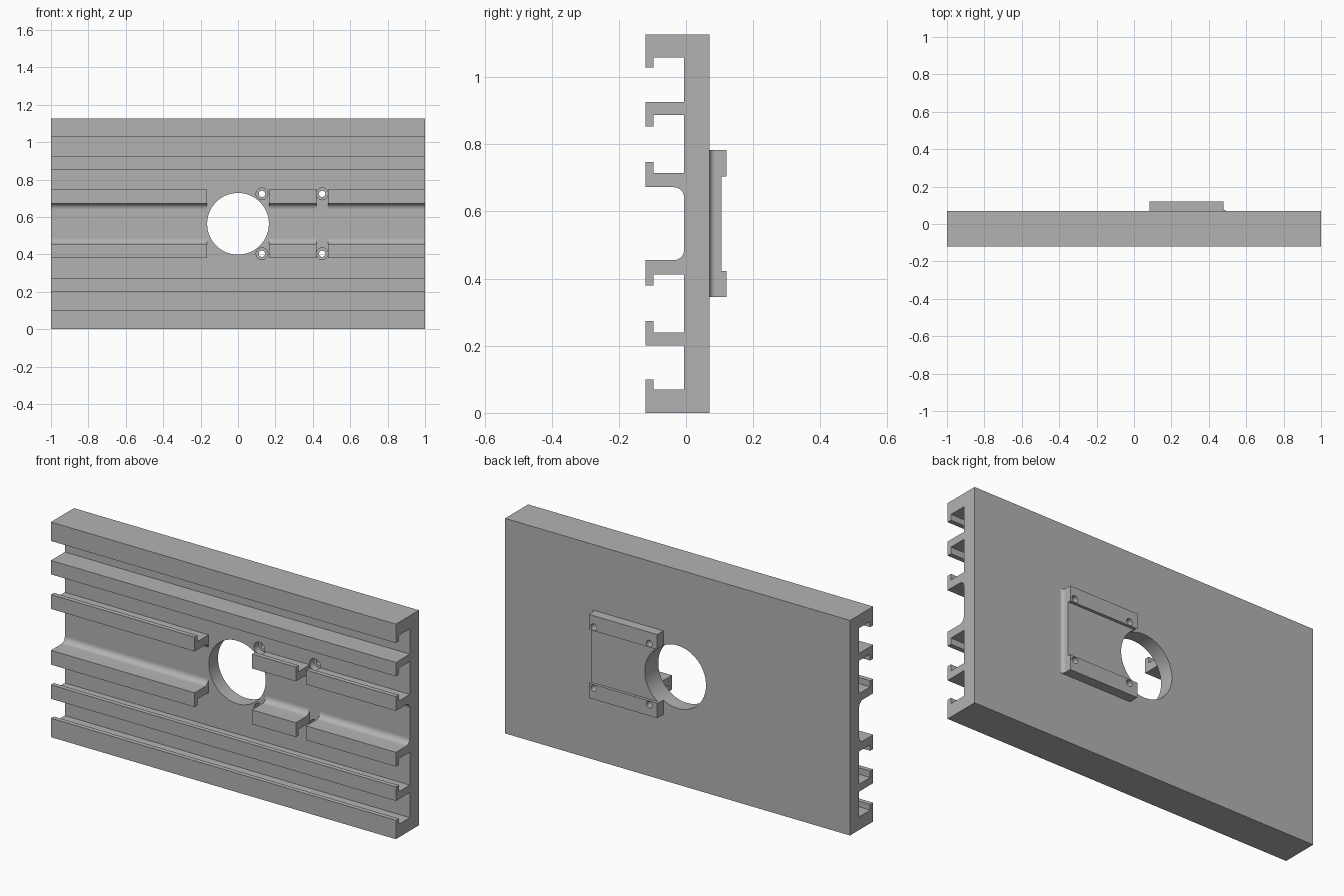
import bpy, math
from mathutils import Matrix, Vector
import bmesh

cube = bpy.data.objects.get("Cube")
if cube:
    bpy.data.objects.remove(cube, do_unlink=True)

# Material
GREY = (0.45, 0.45, 0.45, 1)
grey = bpy.data.materials.new("machined grey")
grey.use_nodes = True
grey.diffuse_color = GREY
grey.node_tree.nodes["Principled BSDF"].inputs["Base Color"].default_value = GREY

HEIGHT = 1.127
MID = HEIGHT / 2
FRONT, LIP, FLOOR, BACK = -0.121, -0.097, -0.006, 0.07
PAD_BACK, PAD_FLOOR = 0.121, 0.106
PAD_LOW, PAD_HIGH = 0.345, 0.783


def finish(name, bm):
    bmesh.ops.recalc_face_normals(bm, faces=bm.faces)
    mesh = bpy.data.meshes.new(name)
    bm.to_mesh(mesh)
    bm.free()
    mesh.materials.append(grey)
    obj = bpy.data.objects.new(name, mesh)
    bpy.context.collection.objects.link(obj)
    return obj


def extrude(name, points, offset):
    """Sweep a closed outline of 3D points along an offset."""
    bm = bmesh.new()
    face = bm.faces.new([bm.verts.new(p) for p in points])
    out = bmesh.ops.extrude_face_region(bm, geom=[face])
    moved = [v for v in out["geom"] if isinstance(v, bmesh.types.BMVert)]
    bmesh.ops.translate(bm, verts=moved, vec=offset)
    return finish(name, bm)


def along_x(name, outline, x0, x1):
    return extrude(name, [(x0, y, z) for y, z in outline], Vector((x1 - x0, 0, 0)))


def mirrored(outline):
    return [(y, HEIGHT - z) for y, z in reversed(outline)]


def arc(cx, cy, r, start, end, steps=8):
    angles = [math.radians(start + (end - start) * i / steps) for i in range(steps + 1)]
    return [(cx + r * math.cos(a), cy + r * math.sin(a)) for a in angles]


def bore(x, z, radius, y0, y1, sides):
    bm = bmesh.new()
    place = Matrix.Translation((x, (y0 + y1) / 2, z)) @ Matrix.Rotation(math.pi / 2, 4, "X")
    bmesh.ops.create_cone(bm, cap_ends=True, segments=sides, radius1=radius,
                          radius2=radius, depth=y1 - y0, matrix=place)
    obj = finish("bore_cutter", bm)
    obj.hide_render = True
    return obj


def cut(obj, cutters):
    bpy.context.view_layer.objects.active = obj
    for cutter in cutters:
        mod = obj.modifiers.new("bore", "BOOLEAN")
        mod.operation = "DIFFERENCE"
        mod.solver = "EXACT"
        mod.object = cutter
        bpy.ops.object.modifier_apply(modifier=mod.name)


# Base plate with hooked edge rails and outer rails
upper = [(BACK, HEIGHT), (FRONT, HEIGHT), (FRONT, 1.028), (LIP, 1.028), (LIP, 1.058),
         (FLOOR, 1.058), (FLOOR, 0.926), (FRONT, 0.926), (FRONT, 0.853), (LIP, 0.853),
         (LIP, 0.887), (FLOOR, 0.887)]
plate = along_x("rail_plate", upper + mirrored(upper), -1, 1)

# Inner hooked rails, interrupted around the bores
R = 0.03
inner = [(FLOOR, 0.715), (LIP, 0.715), (LIP, 0.747), (FRONT, 0.747), (FRONT, 0.672)]
inner += arc(FLOOR - R, 0.672 - R, R, 90, 0)
parts = [plate]
for place, (x0, x1) in {"right": (-1, -0.167), "middle": (0.166, 0.42), "left": (0.48, 1)}.items():
    parts.append(along_x("upper_inner_rail_" + place, inner, x0, x1))
    parts.append(along_x("lower_inner_rail_" + place, mirrored(inner), x0, x1))

# Rear mounting pad with two raised flanges
pad_outline = [(BACK, PAD_LOW), (PAD_BACK, PAD_LOW), (PAD_BACK, 0.423), (PAD_FLOOR, 0.423),
               (PAD_FLOOR, 0.704), (PAD_BACK, 0.704), (PAD_BACK, PAD_HIGH), (BACK, PAD_HIGH)]
pad = along_x("mounting_pad", pad_outline, 0.082, 0.478)
parts.append(pad)

# Rounded blend between the pad edge and the plate
r = 0.018
blend = [(0.478, BACK)] + arc(0.478 + r, BACK + r, r, 270, 180)
parts.append(extrude("pad_blend", [(x, y, PAD_LOW) for x, y in blend],
                     Vector((0, 0, PAD_HIGH - PAD_LOW))))

# Main bore, screw holes and their counterbores
main_bore = bore(0, MID, 0.165, -0.3, 0.3, 64)
screw_spots = [(x, MID + s * 0.16) for x in (0.128, 0.45) for s in (-1, 1)]
screws = [bore(x, z, 0.017, -0.3, 0.3, 24) for x, z in screw_spots]
counterbores = [bore(x, z, 0.0315, -0.3, 0.03, 32) for x, z in screw_spots]
cut(plate, [main_bore] + counterbores + screws)
cut(pad, [main_bore] + screws)
for cutter in [main_bore] + screws + counterbores:
    bpy.data.objects.remove(cutter, do_unlink=True)

# Smooth the round surfaces, keep machined edges crisp
bpy.ops.object.select_all(action="DESELECT")
for obj in parts:
    obj.select_set(True)
bpy.context.view_layer.objects.active = plate
bpy.ops.object.shade_smooth_by_angle(angle=math.radians(30))
